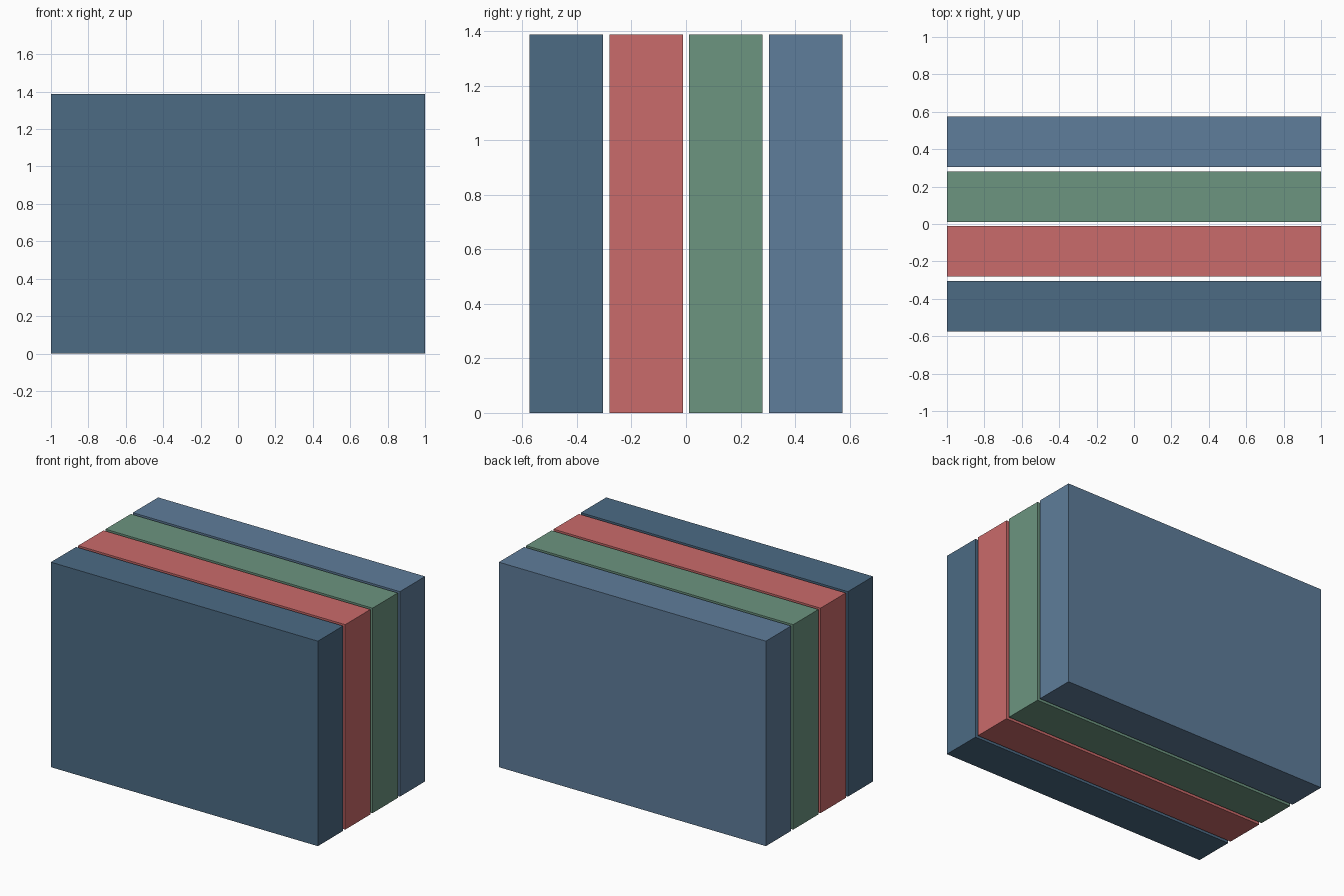
import bpy

if "Cube" in bpy.data.objects:
    bpy.data.objects.remove(bpy.data.objects["Cube"])

LENGTH, THICK, HEIGHT = 2.0, 0.27, 1.388
PITCH = 0.2925  # slab thickness plus the narrow air gap


def linear(c):
    return tuple((v / 255) ** 2.2 for v in c) + (1.0,)


def slab(name, y, colour):
    bpy.ops.mesh.primitive_cube_add(size=1, location=(0, y, HEIGHT / 2))
    ob = bpy.context.object
    ob.name = name
    ob.scale = (LENGTH, THICK, HEIGHT)
    bpy.ops.object.transform_apply(location=False, rotation=False, scale=True)
    mat = bpy.data.materials.new(name + "_colour")
    mat.diffuse_color = linear(colour)
    mat.use_nodes = True
    mat.node_tree.nodes["Principled BSDF"].inputs["Base Color"].default_value = mat.diffuse_color
    ob.data.materials.append(mat)


# Four upright slabs, front to back
slabs = [
    ("front_slab", (77, 106, 131)),
    ("red_slab", (201, 106, 106)),
    ("green_slab", (108, 147, 127)),
    ("back_slab", (95, 124, 153)),
]
for i, (name, colour) in enumerate(slabs):
    slab(name, (i - 1.5) * PITCH, colour)
